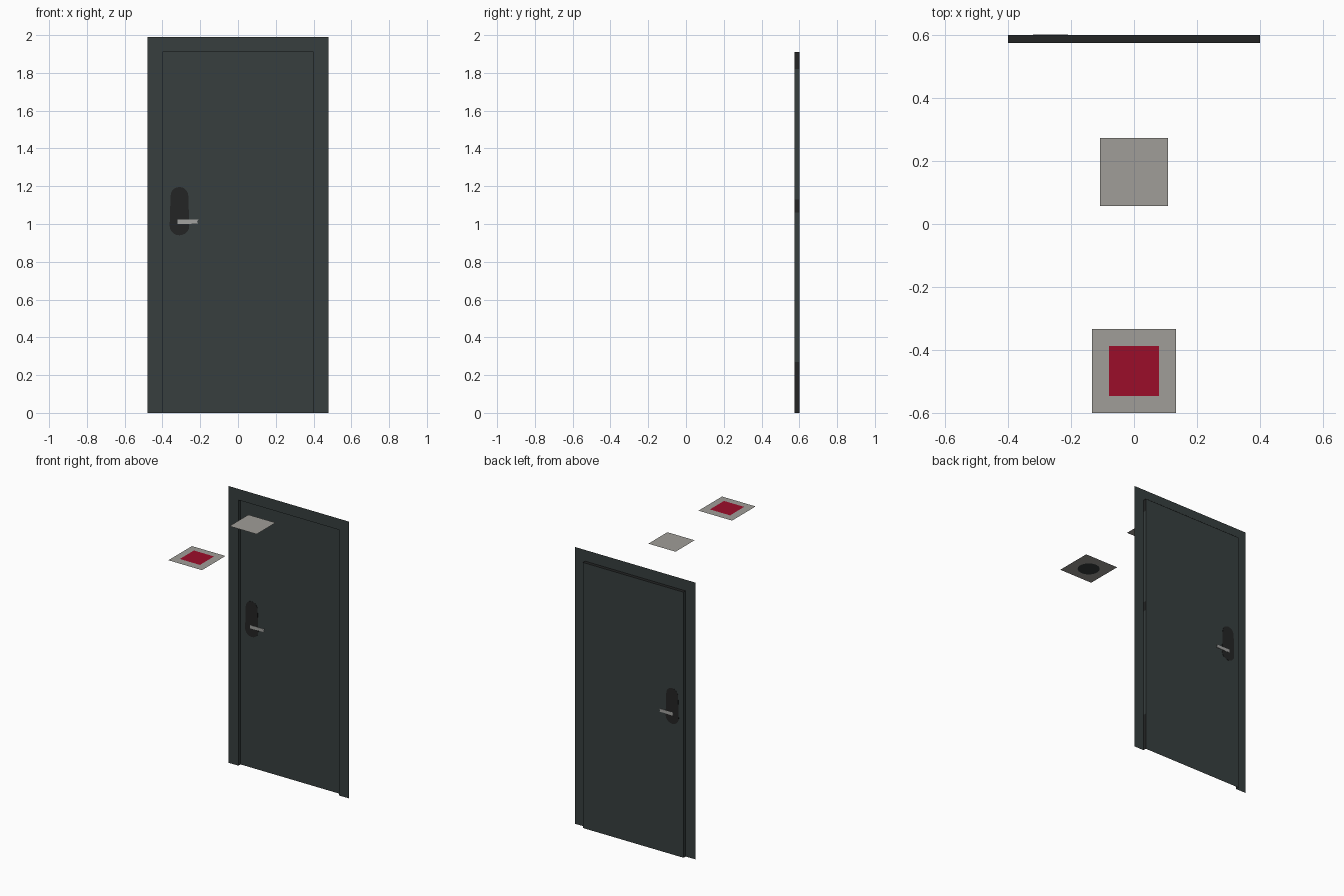
import bpy, math

if "Cube" in bpy.data.objects:
    bpy.data.objects.remove(bpy.data.objects["Cube"])


def mat(name, r, g, b):
    m = bpy.data.materials.new(name)
    m.diffuse_color = (r, g, b, 1)
    m.use_nodes = True
    m.node_tree.nodes["Principled BSDF"].inputs["Base Color"].default_value = m.diffuse_color
    return m


SLATE = mat("dark_slate", 0.038, 0.049, 0.049)
BLACK = mat("near_black", 0.017, 0.018, 0.018)
STEEL = mat("light_steel", 0.36, 0.36, 0.35)
GREY = mat("warm_grey", 0.35, 0.34, 0.315)
RED = mat("crimson", 0.33, 0.004, 0.023)


def mesh(name, verts, faces, mats, idx=None):
    me = bpy.data.meshes.new(name)
    me.from_pydata(verts, [], faces)
    for m in mats:
        me.materials.append(m)
    if idx:
        for p, i in zip(me.polygons, idx):
            p.material_index = i
    ob = bpy.data.objects.new(name, me)
    bpy.context.collection.objects.link(ob)
    return ob


def slab(name, pts, y0, y1, m):
    """Thin plate standing in the door plane from an xz outline (anticlockwise from the front)."""
    n = len(pts)
    verts = [(x, y0, z) for x, z in pts] + [(x, y1, z) for x, z in pts]
    faces = [tuple(range(n)), tuple(range(2 * n - 1, n - 1, -1))]
    faces += [(i, i + n, (i + 1) % n + n, (i + 1) % n) for i in range(n)]
    return mesh(name, verts, faces, [m])


def sheet(name, cy, half, z, m):
    """Flat horizontal square, facing up."""
    v = [(sx * half, cy + sy * half, z) for sx, sy in ((-1, -1), (1, -1), (1, 1), (-1, 1))]
    return mesh(name, v, [(0, 1, 2, 3)], [m])


W, FW, H, FH = 0.40, 0.48, 1.91, 1.99   # door / frame half widths and heights
YF, YD = 0.575, 0.599                   # frame plane, door plane

# flat frame around the opening
outer = [(-FW, 0), (-FW, FH), (FW, FH), (FW, 0)]
inner = [(-W, 0), (-W, H), (W, H), (W, 0)]
mesh("door_frame", [(x, YF, z) for x, z in outer + inner],
     [(i, i + 4, i + 5, i + 1) for i in range(3)], [SLATE])

# door leaf, set back from the frame
mesh("door_leaf", [(-W, YD, 0), (W, YD, 0), (W, YD, H), (-W, YD, H)], [(0, 1, 2, 3)], [SLATE])

# jambs joining frame and leaf, with dark hinge zones on the right side
levels = [0, 0.27, 1.06, 1.13, 1.82, H]
for name, x, idx in (("left_jamb", -W, [0] * 5), ("right_jamb", W, [1, 0, 1, 0, 1])):
    v = [(x, y, z) for z in levels for y in (YF, 0.6)]
    f = [(2 * i, 2 * i + 1, 2 * i + 3, 2 * i + 2) for i in range(5)]
    if x < 0:
        f = [q[::-1] for q in f]
    mesh(name, v, f, [SLATE, BLACK], idx)
mesh("head_jamb", [(-W, YF, H), (W, YF, H), (W, 0.6, H), (-W, 0.6, H)], [(0, 1, 2, 3)], [BLACK])

# handle plate: slightly tapered capsule, visible on both sides of the leaf
cap = []
for k in range(11):
    a = math.pi * k / 10
    cap.append((-0.31 + 0.047 * math.cos(a), 1.148 + 0.048 * math.sin(a)))
for k in range(11):
    a = math.pi * (1 + k / 10)
    cap.append((-0.31 + 0.052 * math.cos(a), 0.99 + 0.05 * math.sin(a)))
slab("handle_plate", cap, YD - 0.0015, YD + 0.0015, BLACK)

# lever
slab("handle_lever", [(-0.32, 1.0), (-0.21, 1.002), (-0.217, 1.012), (-0.21, 1.023), (-0.32, 1.023)],
     YD - 0.003, YD + 0.003, STEEL)

# ceiling plates
sheet("rear_ceiling_plate", 0.165, 0.108, 1.998, GREY)
sheet("front_ceiling_plate", -0.4665, 0.1335, 1.997, GREY)
sheet("red_panel", -0.4665, 0.08, 2.0, RED)

# dark disc under the front plate, facing down
N = 32
ring = [(0.073 * math.cos(2 * math.pi * i / N), -0.4665 + 0.073 * math.sin(2 * math.pi * i / N), 1.994)
        for i in range(N)]
mesh("under_disc", ring, [tuple(range(N - 1, -1, -1))], [SLATE])
